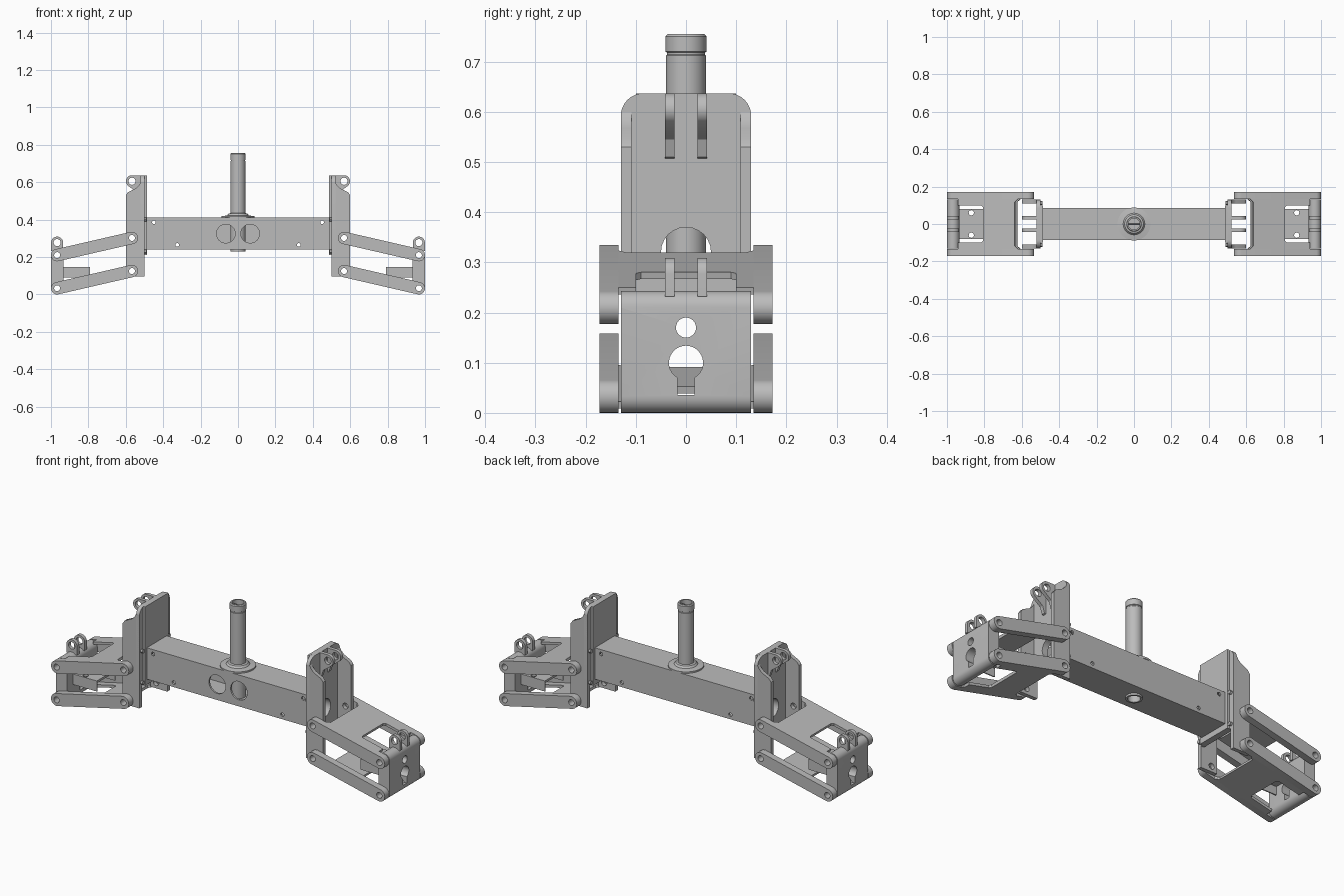
import bpy, bmesh, math
from mathutils import Matrix, Vector

if "Cube" in bpy.data.objects:
    bpy.data.objects.remove(bpy.data.objects["Cube"], do_unlink=True)

grey = bpy.data.materials.new("machined grey")
grey.use_nodes = True
grey.diffuse_color = (0.5, 0.5, 0.5, 1)
grey.node_tree.nodes["Principled BSDF"].inputs["Base Color"].default_value = (0.5, 0.5, 0.5, 1)

# Drawing planes: columns give where the sketch's x, y and depth go
PLANES = {
    "XY": Matrix.Identity(4),
    "XZ": Matrix(((1, 0, 0, 0), (0, 0, -1, 0), (0, 1, 0, 0), (0, 0, 0, 1))),
    "YZ": Matrix(((0, 0, 1, 0), (1, 0, 0, 0), (0, 1, 0, 0), (0, 0, 0, 1))),
}


def arc(cx, cy, r, start=0, end=360, n=24):
    full = abs(end - start) == 360
    steps = n if full else n + 1
    angles = [math.radians(start + (end - start) * i / n) for i in range(steps)]
    return [(cx + r * math.cos(a), cy + r * math.sin(a)) for a in angles]


def capsule(a, b, r):
    heading = math.degrees(math.atan2(b[1] - a[1], b[0] - a[0]))
    return (arc(*b, r, heading - 90, heading + 90, 14)
            + arc(*a, r, heading + 90, heading + 270, 14))


def box(x0, x1, y0, y1):
    return [(x0, y0), (x1, y0), (x1, y1), (x0, y1)]


def select(ob):
    bpy.ops.object.select_all(action="DESELECT")
    ob.select_set(True)
    bpy.context.view_layer.objects.active = ob


def finish(ob):
    bm = bmesh.new()
    bm.from_mesh(ob.data)
    bmesh.ops.remove_doubles(bm, verts=bm.verts, dist=0.00005)
    bmesh.ops.recalc_face_normals(bm, faces=bm.faces)
    bm.to_mesh(ob.data)
    bm.free()
    ob.data.materials.clear()
    ob.data.materials.append(grey)
    select(ob)
    bpy.ops.object.shade_smooth_by_angle(angle=math.radians(30))
    return ob


def plate(name, plane, outline, lo, hi, holes=(), place=None):
    """Extrude an outline with holes between two depths along the plane normal."""
    curve = bpy.data.curves.new(name, "CURVE")
    curve.dimensions = "2D"
    curve.fill_mode = "BOTH"
    curve.extrude = (hi - lo) / 2
    for loop in [outline, *holes]:
        spline = curve.splines.new("POLY")
        spline.points.add(len(loop) - 1)
        for point, (x, y) in zip(spline.points, loop):
            point.co = (x, y, 0, 1)
        spline.use_cyclic_u = True
    ob = bpy.data.objects.new(name, curve)
    bpy.context.collection.objects.link(ob)
    select(ob)
    bpy.ops.object.convert(target="MESH")
    ob = bpy.context.view_layer.objects.active
    matrix = PLANES[plane]
    depth = (lo + hi) / 2 * (-1 if plane == "XZ" else 1)
    ob.data.transform((place or Matrix.Identity(4)) @ matrix @ Matrix.Translation((0, 0, depth)))
    return finish(ob)


def lathe(name, profile, n=40):
    bm = bmesh.new()
    verts = [bm.verts.new((r, 0, z)) for r, z in profile]
    edges = [bm.edges.new((verts[i], verts[(i + 1) % len(verts)])) for i in range(len(verts))]
    bmesh.ops.spin(bm, geom=verts + edges, axis=(0, 0, 1), cent=(0, 0, 0),
                   steps=n, angle=math.tau)
    me = bpy.data.meshes.new(name)
    bm.to_mesh(me)
    bm.free()
    ob = bpy.data.objects.new(name, me)
    bpy.context.collection.objects.link(ob)
    return finish(ob)


# Hollow cross beam
END = 0.488
screws = [arc(s * x, z, 0.01, n=12) for s in (-1, 1) for x, z in ((0.45, 0.386), (0.325, 0.265))]
ports = [arc(s * 0.065, 0.325, 0.05) for s in (-1, 1)]
side = box(-END, END, 0.24, 0.41)
plate("beam_front_wall", "XZ", side, -0.085, -0.075, screws + ports)
plate("beam_back_wall", "XZ", side, 0.075, 0.085, screws)
for name, z in (("beam_floor", 0.24), ("beam_roof", 0.4)):
    plate(name, "XY", box(-END, END, -0.075, 0.075), z, z + 0.01, [arc(0, 0, 0.038)])

# Centre post with collar
lathe("centre_post", [(0.03, 0.23), (0.04, 0.23), (0.04, 0.712), (0.038, 0.714), (0.038, 0.718),
                      (0.041, 0.72), (0.041, 0.75), (0.037, 0.755), (0.03, 0.755)])
lathe("post_collar", [(0.036, 0.408), (0.088, 0.408), (0.088, 0.418), (0.058, 0.422),
                      (0.05, 0.432), (0.036, 0.436)])
plate("post_plug", "XY", arc(0, 0, 0.031), 0.66, 0.69)
plate("post_pin", "YZ", arc(0, 0.735, 0.006, n=12), -0.032, 0.032)

# Everything below is built at the +x end and mirrored afterwards
half = []
IN, OUT, R, BORE = 0.567, 0.967, 0.033, 0.016
UPPER_IN, UPPER_OUT = (IN, 0.302), (OUT, 0.21)
LOWER_IN, LOWER_OUT = (IN, 0.125), (OUT, 0.033)

# Upright channel: web, rail, flanges
tube_hole = arc(0, 0.32, 0.05)
web = [(-0.13, 0.21), (0.13, 0.21)] + arc(0.085, 0.592, 0.045, 0, 90, 8) + arc(-0.085, 0.592, 0.045, 90, 180, 8)
half.append(plate("upright_web", "YZ", web, 0.5, 0.52, [tube_hole]))
half.append(plate("upright_rail", "YZ", box(-0.1, 0.1, 0.21, 0.637), 0.487, 0.5, [tube_hole]))
flange = [(0.5, 0.095), (0.6, 0.095), (0.6, 0.53), (0.588, 0.547), (0.545, 0.568),
          (0.528, 0.585), (0.52, 0.6), (0.5, 0.6)]
bores = [arc(*p, BORE) for p in (UPPER_IN, LOWER_IN)]
for s in (-1, 1):
    lo, hi = sorted((s * 0.109, s * 0.13))
    half.append(plate("upright_flange", "XZ", flange, lo, hi, bores))
    for z in (0.23, 0.4):
        half.append(plate("mount_screw", "YZ", arc(s * 0.112, z, 0.01, n=12), 0.488, 0.5))

# Pairs of eye lugs on the upright and on the end block
top_lug = [(0.515, 0.637)] + arc(IN, 0.605, 0.032, 90, -45, 14) + [(0.54, 0.545), (0.528, 0.51), (0.515, 0.505)]
end_lug = arc(OUT, 0.277, 0.032, 0, 180, 16) + [(OUT - 0.032, 0.232), (OUT + 0.032, 0.232)]
for s in (-1, 1):
    lo, hi = sorted((s * 0.023, s * 0.042))
    half.append(plate("upright_lug", "XZ", top_lug, lo, hi, [arc(IN, 0.605, 0.019)]))
    half.append(plate("end_lug", "XZ", end_lug, lo, hi, [arc(OUT, 0.277, 0.019)]))

# Parallel swing arms: side bars plus a notched panel
panel = [(0.045, -0.136), (0.065, -0.118), (0.065, 0.118), (0.045, 0.136), (0.375, 0.136),
         (0.375, 0.1), (0.25, 0.1), (0.24, 0.09), (0.24, -0.09), (0.25, -0.1),
         (0.375, -0.1), (0.375, -0.136)]
for label, a, b, v in (("upper", UPPER_IN, UPPER_OUT, 0.019), ("lower", LOWER_IN, LOWER_OUT, -R)):
    for s in (-1, 1):
        lo, hi = sorted((s * 0.135, s * 0.172))
        half.append(plate(label + "_arm_bar", "XZ", capsule(a, b, R), lo, hi,
                          [arc(*a, BORE), arc(*b, BORE)]))
    tilt = math.atan2(a[1] - b[1], b[0] - a[0])
    place = Matrix.Translation((a[0], 0, a[1])) @ Matrix.Rotation(tilt, 4, "Y")
    half.append(plate(label + "_arm_panel", "XY", panel, v, v + 0.014, place=place))

# End block with keyhole and round window
block = plate("end_block", "XZ", capsule(LOWER_OUT, UPPER_OUT, R), -0.13, 0.13,
              [arc(*UPPER_OUT, BORE), arc(*LOWER_OUT, BORE)])
keyhole = arc(0, 0.1, 0.034, -60, 240) + [(-0.017, 0.036), (0.017, 0.036)]
cutters = [plate("keyhole_cutter", "YZ", keyhole, 0.9, 1.05),
           plate("window_cutter", "YZ", arc(0, 0.17, 0.02), 0.9, 1.05)]
for cutter in cutters:
    mod = block.modifiers.new("cut", "BOOLEAN")
    mod.operation = "DIFFERENCE"
    mod.solver = "EXACT"
    mod.object = cutter
    select(block)
    bpy.ops.object.modifier_apply(modifier=mod.name)
    bpy.data.objects.remove(cutter, do_unlink=True)
half.append(finish(block))

# Inner shelf of the end block
half.append(plate("end_shelf", "XY", box(0.79, 0.945, -0.08, 0.08), 0.135, 0.147,
                  [arc(0.87, s * 0.06, 0.014, n=16) for s in (-1, 1)]))
for s in (-1, 1):
    lo, hi = sorted((s * 0.074, s * 0.08))
    half.append(plate("shelf_side", "XZ", box(0.79, 0.945, 0.09, 0.147), lo, hi))

# Mirror to the other end
flip = Matrix.Scale(-1, 4, Vector((1, 0, 0)))
for ob in half:
    twin = ob.copy()
    twin.data = ob.data.copy()
    twin.data.transform(flip)
    twin.data.flip_normals()
    base = ob.name
    ob.name = "left_" + base
    twin.name = "right_" + base
    bpy.context.collection.objects.link(twin)
